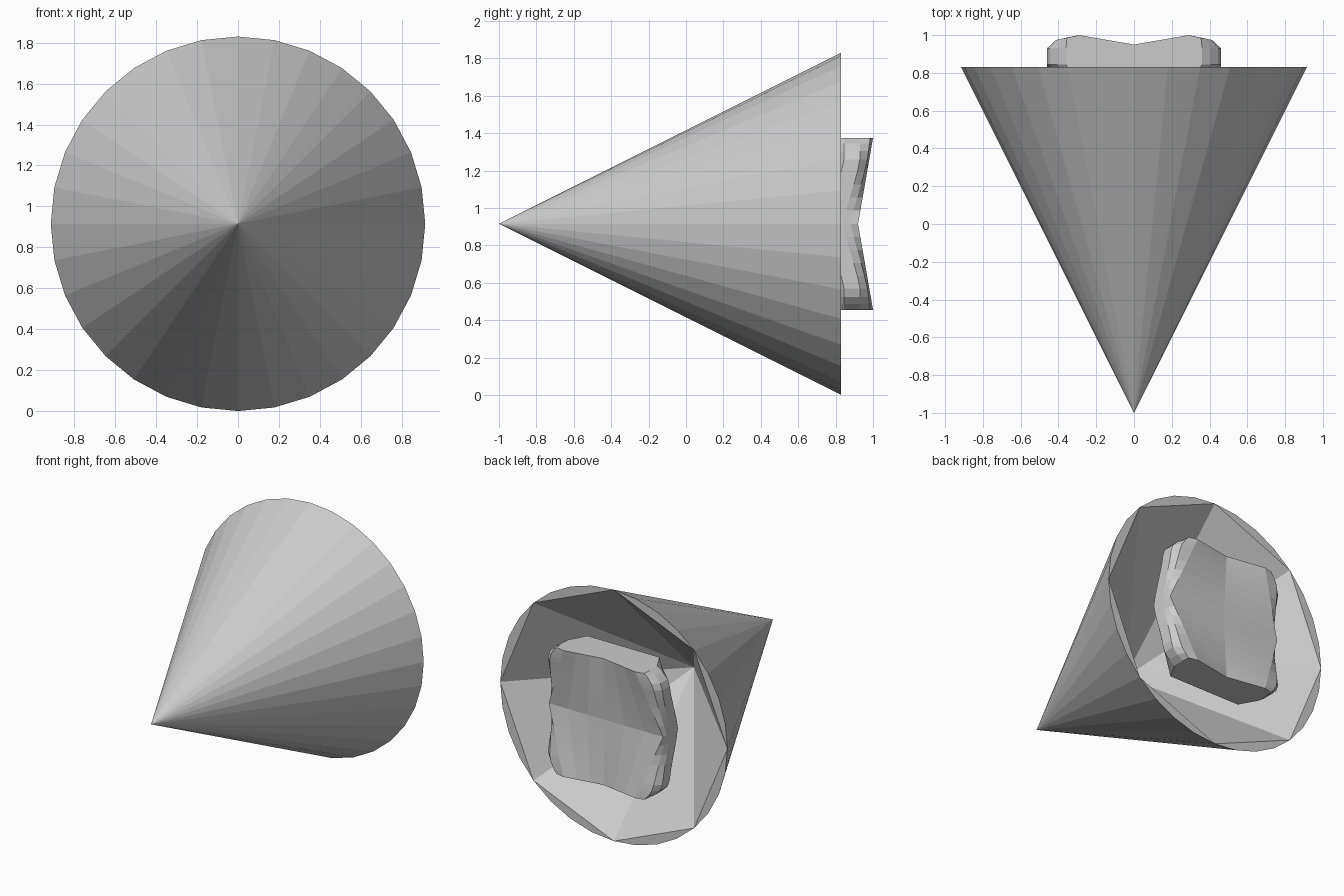
import bpy, bmesh
from math import sin, cos, pi

if "Cube" in bpy.data.objects:
    bpy.data.objects.remove(bpy.data.objects["Cube"])

R, BASE, TIP, CZ, N = 0.915, 0.83, -1.0, 0.915, 32


def finish(bm, name):
    bmesh.ops.recalc_face_normals(bm, faces=bm.faces)
    me = bpy.data.meshes.new(name)
    bm.to_mesh(me)
    bm.free()
    ob = bpy.data.objects.new(name, me)
    bpy.context.collection.objects.link(ob)
    return ob


# Cone shell with an eight-sided recess in its base
bm = bmesh.new()
rim = [bm.verts.new((R * cos(2 * pi * i / N), BASE, CZ + R * sin(2 * pi * i / N))) for i in range(N)]
tip = bm.verts.new((0, TIP, CZ))
recess = bm.verts.new((0, BASE - 0.92, CZ))
for i in range(N):
    bm.faces.new((rim[i], rim[(i + 1) % N], tip))
for i in range(0, N, 4):
    arc = [rim[(i + k) % N] for k in range(5)]
    bm.faces.new(arc)                       # flat sliver of the rim
    bm.faces.new((arc[0], arc[4], recess))  # recess wall
finish(bm, "cone")


# Pinched, pillow-like plug: one closed section per height
def section(z):
    t = abs(z) / 0.46
    half = 0.46 - 0.17 * t                         # half width of the creased face
    outer = 0.46 if t < 0.75 else 0.46 - 0.10 * ((t - 0.75) / 0.25) ** 2
    wave = min(1, t / 0.75)
    wave = wave * wave * (3 - 2 * wave) * 0.4 + wave * 0.6
    y1, y2 = 0.01 + 0.09 * wave, -0.08 + 0.095 * wave
    steps = [-1, -0.67, -0.33, 0, 0.33, 0.67, 1]
    back = [(s * half, 0.09 + t * (0.03 + 0.05 * abs(s))) for s in steps]
    front = [(-s * half, -0.08 - 0.03 * t) for s in steps]
    mid = (half + outer) / 2 + 0.03 * t
    right = [(mid, (back[-1][1] + y1) / 2 + 0.02 * t), (outer, y1), (outer, y2)]
    left = [(-x, y) for x, y in reversed(right)]
    return [(x, BASE + y, CZ + z) for x, y in back + right + front + left]


bm = bmesh.new()
heights = [0.07, 0.14, 0.21, 0.28, 0.345, 0.39, 0.43, 0.46]
levels = [-h for h in reversed(heights)] + [0] + heights
rows = [[bm.verts.new(p) for p in section(z)] for z in levels]
for a, b in zip(rows, rows[1:]):
    for i in range(len(a)):
        j = (i + 1) % len(a)
        bm.faces.new((a[i], a[j], b[j], b[i]))
for end in (rows[0], rows[-1]):
    bm.faces.new(end)
finish(bm, "base_plug")
